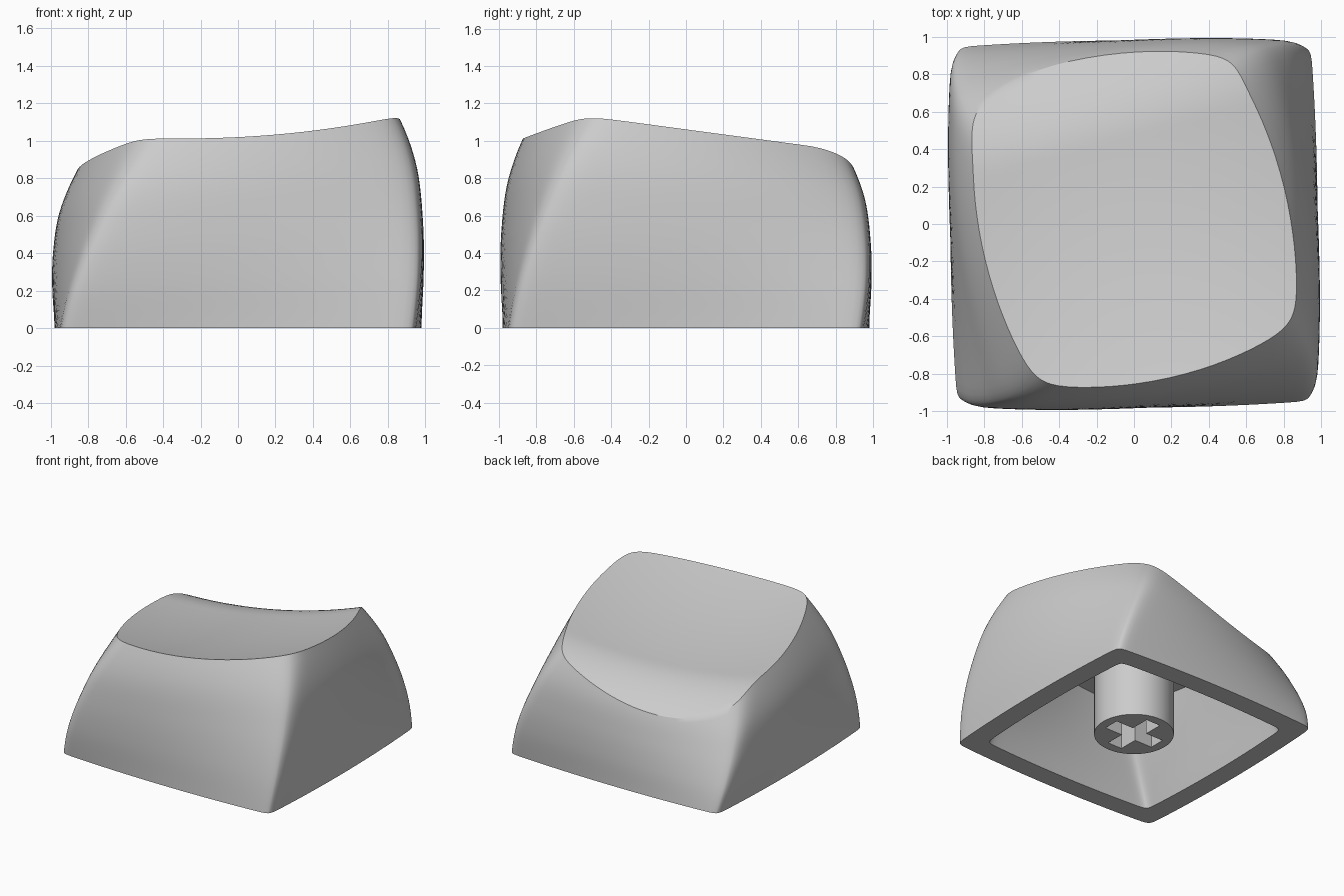
import bpy, bmesh
from math import cos, sin, pi, radians, sqrt

cube = bpy.data.objects.get("Cube")
if cube:
    bpy.data.objects.remove(cube)

grey = bpy.data.materials.new("light grey plastic")
grey.use_nodes = True
grey.diffuse_color = (0.6, 0.6, 0.6, 1)
grey.node_tree.nodes["Principled BSDF"].inputs["Base Color"].default_value = (0.6, 0.6, 0.6, 1)

# Half width of the body at even levels
STEP = .25
WIDTHS = [.98, .982, .962, .913, .803, .64]
QUARTER = 28
TWIST = radians(15)


def half_width(level):
    """Smoothly interpolated half width at a level."""
    i = min(int(level / STEP), len(WIDTHS) - 2)
    t = level / STEP - i
    a, b, c, d = (WIDTHS[max(0, min(j, len(WIDTHS) - 1))] for j in range(i - 1, i + 3))
    return b + .5 * t * (c - a + t * (2*a - 5*b + 4*c - d + t * (3*(b - c) + d - a)))


def section(phi, level, scale=1):
    """Point on the twisted square with bowed sides and rounded corners."""
    half = half_width(level)
    bow = .04 + .17 * level**1.5
    sharp = 45 - 28 * level
    c, s = abs(cos(phi)), abs(sin(phi))
    sides = [2 * half / (p + sqrt(p * p + 4 * bow * half * q * q)) for p, q in ((c, s), (s, c))]
    r = scale * sum(side**-sharp for side in sides)**(-1 / sharp)
    a = phi + radians(11 * level + 3.2 * level**2)
    return r * cos(a), r * sin(a)


def wall(phi, level):
    """Outer wall point; levels tilt more and more towards the top."""
    x, y = section(phi, level)
    return x, y, level * (1 + .127 * x - .113 * y)


def dish(x, y):
    """Height of the scooped, tilted top with a rolled back edge."""
    u = cos(TWIST) * x + sin(TWIST) * y
    v = cos(TWIST) * y - sin(TWIST) * x
    return .868 + .112*x - .109*y + .145*u*u + .075*v*v - .8 * max(0, v - .46)**2


def rim_level(phi):
    """Level at which the wall meets the dish."""
    low, high = .3, 1.2
    for _ in range(30):
        mid = (low + high) / 2
        x, y, z = wall(phi, mid)
        if z < dish(x, y):
            low = mid
        else:
            high = mid
    return low


# Angles packed closely around the four corners
angles = []
for q in range(4):
    for i in range(QUARTER):
        w = 2 * i / QUARTER - 1
        angles.append(pi / 2 * q + pi / 4 * (1 + w * abs(w)**.9))


def finish(bm, name):
    bmesh.ops.recalc_face_normals(bm, faces=bm.faces)
    mesh = bpy.data.meshes.new(name)
    bm.to_mesh(mesh)
    bm.free()
    mesh.materials.append(grey)
    obj = bpy.data.objects.new(name, mesh)
    bpy.context.collection.objects.link(obj)
    bpy.ops.object.select_all(action='DESELECT')
    obj.select_set(True)
    bpy.context.view_layer.objects.active = obj
    bpy.ops.object.shade_smooth_by_angle(angle=radians(30))


# Keycap shell: cavity, base rim, side walls and dish as one run of rings
CEILING, SIDES, TOP, INNER = .7, 24, 24, 14
rings = []
for i in range(INNER + 1):
    z = CEILING * (1 - i / INNER)
    rings.append([(*section(a, z, .83 - .24 * z), z) for a in angles])
rims = [rim_level(a) for a in angles]
for i in range(SIDES + 1):
    rings.append([wall(a, h * i / SIDES) for a, h in zip(angles, rims)])
edge = rings[-1]
for i in range(1, TOP):
    s = 1 - i / TOP
    rings.append([(x * s, y * s, dish(x * s, y * s)) for x, y, _ in edge])

bm = bmesh.new()
loops = [[bm.verts.new(p) for p in ring] for ring in rings]
count = len(angles)
for a, b in zip(loops, loops[1:]):
    for j in range(count):
        k = (j + 1) % count
        bm.faces.new((a[j], a[k], b[k], b[j]))
bm.faces.new(loops[0])
centre = bm.verts.new((0, 0, dish(0, 0)))
for j in range(count):
    bm.faces.new((loops[-1][j], loops[-1][(j + 1) % count], centre))
finish(bm, "keycap_shell")

# Mounting stem: round post with a cross-shaped socket
RADIUS, ARM, WIDTH, DEPTH, FOOT = .3, .225, .065, .42, .015
quarter = [(ARM, -WIDTH), (ARM, WIDTH), (WIDTH, WIDTH)]
cross = []
for q in range(4):
    c, s = round(cos(q * pi / 2)), round(sin(q * pi / 2))
    cross += [(c * x - s * y, s * x + c * y) for x, y in quarter]
circle = [(RADIUS * cos(2 * pi * i / 64), RADIUS * sin(2 * pi * i / 64)) for i in range(64)]

bm = bmesh.new()
mouth = []
for outline, top in ((circle, CEILING + .01), (cross, DEPTH)):
    low = [bm.verts.new((x, y, FOOT)) for x, y in outline]
    up = [bm.verts.new((x, y, top)) for x, y in outline]
    n = len(outline)
    for j in range(n):
        k = (j + 1) % n
        bm.faces.new((low[j], low[k], up[k], up[j]))
        mouth.append(bm.edges.get((low[j], low[k])))
    bm.faces.new(up)
bmesh.ops.triangle_fill(bm, edges=mouth, use_beauty=True)
finish(bm, "mounting_stem")
